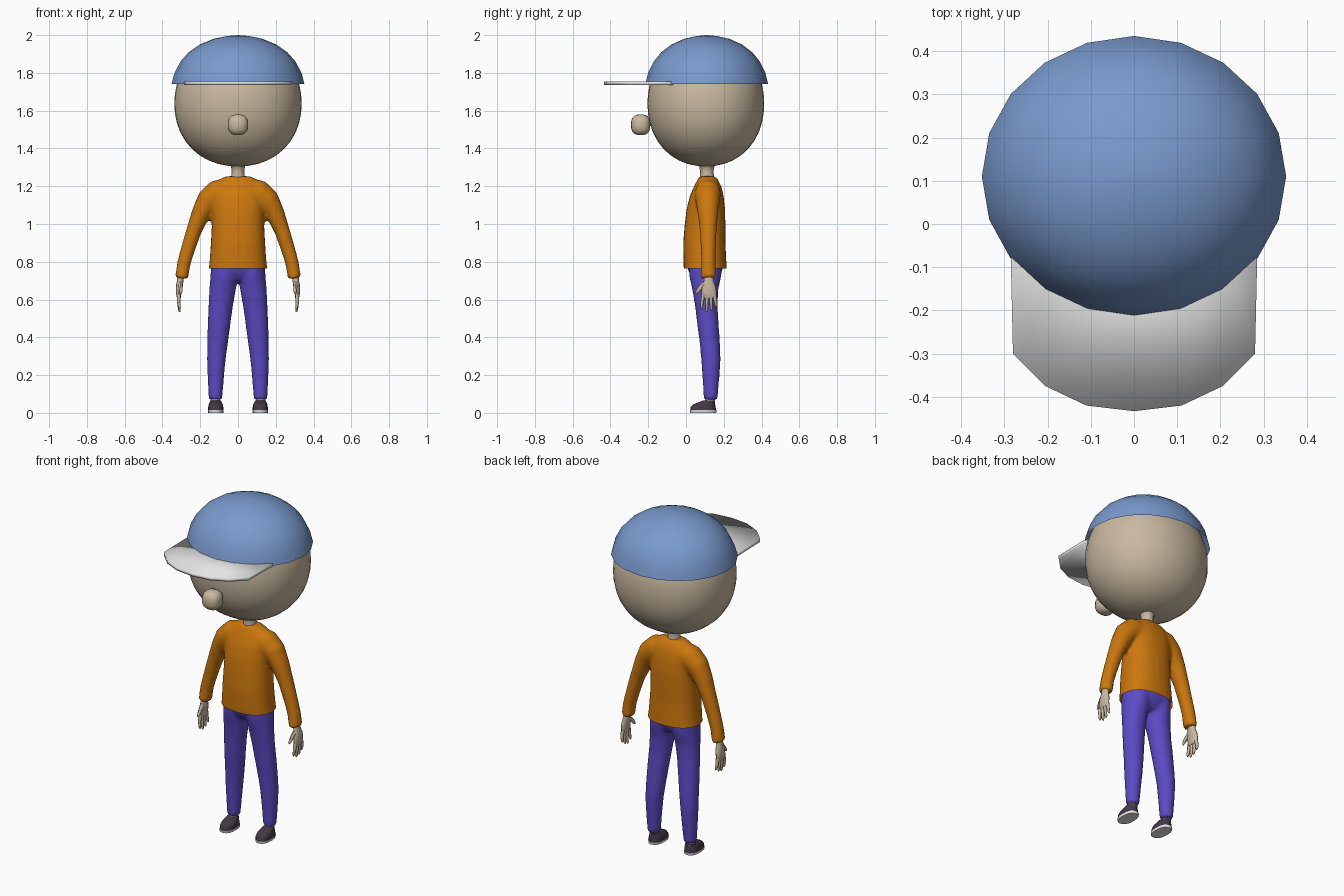
import bpy, bmesh, math
from mathutils import Vector

if "Cube" in bpy.data.objects:
    bpy.data.objects.remove(bpy.data.objects["Cube"])


def material(name, rgb):
    m = bpy.data.materials.new(name)
    m.diffuse_color = (*rgb, 1)
    m.use_nodes = True
    m.node_tree.nodes["Principled BSDF"].inputs["Base Color"].default_value = m.diffuse_color
    return m


SKIN = material("skin", (0.58, 0.48, 0.35))
BLUE = material("cap blue", (0.19, 0.32, 0.61))
WHITE = material("brim white", (0.78, 0.78, 0.78))
ORANGE = material("shirt orange", (0.60, 0.185, 0.004))
PURPLE = material("trouser purple", (0.105, 0.07, 0.56))
DARK = material("shoe dark", (0.055, 0.04, 0.06))


def finish(name, bm, mat, angle=50):
    bmesh.ops.recalc_face_normals(bm, faces=bm.faces)
    me = bpy.data.meshes.new(name)
    bm.to_mesh(me)
    bm.free()
    me.materials.append(mat)
    ob = bpy.data.objects.new(name, me)
    bpy.context.collection.objects.link(ob)
    bpy.context.view_layer.objects.active = ob
    ob.select_set(True)
    bpy.ops.object.shade_smooth_by_angle(angle=math.radians(angle))
    ob.select_set(False)
    return ob


def loft(name, mat, rings, side=1, n=16, power=2.0, follow=False, bottom=True):
    """Skin rings (x, y, z, rx, ry); follow turns each ring square to its path."""
    bm = bmesh.new()
    loops = []
    for i, (x, y, z, rx, ry) in enumerate(rings):
        u, v = Vector((1, 0, 0)), Vector((0, 1, 0))
        if follow:
            a = Vector(rings[max(i - 1, 0)][:3])
            b = Vector(rings[min(i + 1, len(rings) - 1)][:3])
            t = (a - b).normalized()
            u = v.cross(t).normalized()
            v = t.cross(u)
        loop = []
        for k in range(n):
            c, s = math.cos(k * math.tau / n), math.sin(k * math.tau / n)
            c = math.copysign(abs(c) ** (2 / power), c)
            s = math.copysign(abs(s) ** (2 / power), s)
            p = Vector((x, y, z)) + u * rx * c + v * ry * s
            loop.append(bm.verts.new((p.x * side, p.y, p.z)))
        loops.append(loop)
    for a, b in zip(loops, loops[1:]):
        for k in range(n):
            bm.faces.new((a[k], a[(k + 1) % n], b[(k + 1) % n], b[k]))
    if bottom:
        bm.faces.new(loops[0])
    bm.faces.new(loops[-1])
    return finish(name, bm, mat)


def ball(name, mat, loc, size, segs, rings, power):
    """Ball with slightly squared cross-sections."""
    bm = bmesh.new()
    bmesh.ops.create_uvsphere(bm, u_segments=segs, v_segments=rings, radius=1)
    for v in bm.verts:
        f = sum(abs(c) ** power for c in v.co) ** (-1 / power)
        v.co = Vector(loc) + Vector([a * b * f for a, b in zip(v.co, size)])
    return finish(name, bm, mat)


def blend(name, parts, voxel, cut=None):
    """Fuse overlapping parts into one smooth skin, optionally open below a height."""
    for p in parts:
        p.select_set(True)
    ob = parts[0]
    bpy.context.view_layer.objects.active = ob
    bpy.ops.object.join()
    ob.name = name
    rm = ob.modifiers.new("fuse", 'REMESH')
    rm.mode = 'VOXEL'
    rm.voxel_size = voxel
    sm = ob.modifiers.new("soften", 'SMOOTH')
    sm.factor = 0.5
    sm.iterations = 6
    for m in ("fuse", "soften"):
        bpy.ops.object.modifier_apply(modifier=m)
    if cut:
        height, reach = cut
        bm = bmesh.new()
        bm.from_mesh(ob.data)
        near = [v for v in bm.verts if abs(v.co.x) < reach and v.co.z < height + .1]
        faces = [f for f in bm.faces if all(abs(v.co.x) < reach for v in f.verts)]
        geom = faces + list({e for f in faces for e in f.edges}) + \
            list({v for f in faces for v in f.verts})
        bmesh.ops.bisect_plane(bm, geom=geom, plane_co=(0, 0, height),
                               plane_no=(0, 0, -1), clear_outer=True)
        bm.to_mesh(ob.data)
        bm.free()
    bpy.ops.object.shade_smooth_by_angle(angle=math.radians(60))
    ob.select_set(False)


# Head, nose, neck
ball("head", SKIN, (0, 0.105, 1.638), (0.337, 0.309, 0.333), 32, 20, 2.14)
ball("nose", SKIN, (0, -0.24, 1.525), (0.054, 0.051, 0.055), 16, 10, 2.7)
loft("neck", SKIN, [(0, 0.112, 1.20, .05, .045), (0, 0.112, 1.25, .036, .037),
                    (0, 0.11, 1.28, .033, .035), (0, 0.11, 1.305, .037, .04),
                    (0, 0.11, 1.34, .075, .075)], n=12)

# Cap crown: open twenty-sided dome
bowl = [(1.74, 1), (1.80, .955), (1.86, .865), (1.91, .74), (1.95, .575),
        (1.98, .37), (1.995, .17), (2.0, .01)]
loft("cap_crown", BLUE, [(0, 0.11, z, .352 * f, .325 * f) for z, f in bowl],
     n=20, bottom=False)

# Cap brim: thin plate
half = [(0, -.433), (.11, -.42), (.205, -.375), (.28, -.30), (.285, -.08), (.2, 0)]
outline = half + [(-x, y) for x, y in reversed(half[1:])]
bm = bmesh.new()
base = bm.faces.new([bm.verts.new((x, y, 1.737)) for x, y in outline])
up = bmesh.ops.extrude_face_region(bm, geom=[base])["geom"]
for v in up:
    if isinstance(v, bmesh.types.BMVert):
        v.co.z = 1.755
finish("cap_brim", bm, WHITE, 180)

# Shirt body and trouser hips
shirt = [loft("shirt_body", ORANGE, [
    (0, .102, .735, .158, .114), (0, .102, .765, .156, .114), (0, .100, .80, .151, .114),
    (0, .097, .90, .144, .112), (0, .101, 1.0, .139, .108), (0, .105, 1.08, .139, .102),
    (0, .11, 1.15, .143, .089), (0, .115, 1.20, .132, .072), (0, .115, 1.235, .102, .054),
    (0, .113, 1.253, .066, .043)], n=24, power=2.3)]
trousers = [loft("trouser_hips", PURPLE, [
    (0, .102, .80, .138, .094), (0, .102, .765, .143, .094), (0, .102, .735, .115, .083),
    (0, .104, .70, .05, .06)], n=20, power=2.2)]

for side, tag in ((1, "left"), (-1, "right")):
    # Sleeve
    shirt.append(loft(tag + "_sleeve", ORANGE, [
        (.05, .115, 1.178, .066, .062), (.11, .115, 1.162, .073, .07),
        (.155, .115, 1.125, .066, .066), (.195, .116, 1.06, .051, .055),
        (.235, .118, .96, .041, .045), (.267, .118, .86, .038, .040),
        (.287, .118, .79, .036, .039), (.299, .118, .712, .035, .042)],
        side, 16, follow=True))
    # Trouser leg
    trousers.append(loft(tag + "_trouser_leg", PURPLE, [
        (.072, .102, .79, .070, .090), (.074, .102, .72, .073, .085),
        (.082, .102, .65, .071, .069), (.092, .108, .56, .065, .060),
        (.102, .118, .45, .060, .057), (.109, .127, .36, .055, .054),
        (.115, .132, .28, .050, .052), (.118, .132, .17, .043, .044),
        (.119, .130, .067, .036, .037)], side, 16))
    # Hand: palm, thumb, four fingers
    loft(tag + "_palm", SKIN, [
        (.302, .12, .74, .019, .026), (.306, .12, .70, .017, .026),
        (.311, .121, .665, .018, .037), (.314, .122, .63, .014, .040),
        (.313, .122, .608, .010, .036)], side, 12, follow=True)
    loft(tag + "_thumb", SKIN, [
        (.306, .10, .685, .011, .014), (.303, .075, .66, .010, .012),
        (.302, .06, .642, .008, .009), (.302, .051, .631, .003, .004)],
        side, 8, follow=True)
    for i, (y, tip) in enumerate(((.092, .548), (.112, .534), (.131, .541), (.150, .558))):
        drift = (i - 1.5) * .004
        loft(f"{tag}_finger_{i + 1}", SKIN, [
            (.313, y, .625, .010, .010), (.314, y + drift, .59, .009, .009),
            (.310, y + drift * 1.5, tip + .01, .007, .007),
            (.308, y + drift * 1.5, tip, .003, .003)], side, 8, follow=True)
    # Ankle
    loft(tag + "_ankle", SKIN, [(.119, .128, .10, .024, .026),
                                (.120, .125, .04, .026, .028)], side, 10)
    # Shoe upper and sole
    loft(tag + "_shoe", DARK, [
        (.118, .091, .012, .040, .068), (.118, .091, .03, .040, .066),
        (.118, .096, .045, .037, .058), (.118, .112, .058, .031, .041),
        (.119, .124, .066, .027, .031)], side, 16, power=2.4)
    loft(tag + "_sole", WHITE, [(.118, .091, 0, .040, .069),
                                (.118, .091, .014, .042, .071)], side, 16, power=2.4)

# Seamless clothes; the shirt hem is cut open
blend("shirt", shirt, .011, (.765, .2))
blend("trousers", trousers, .011)
